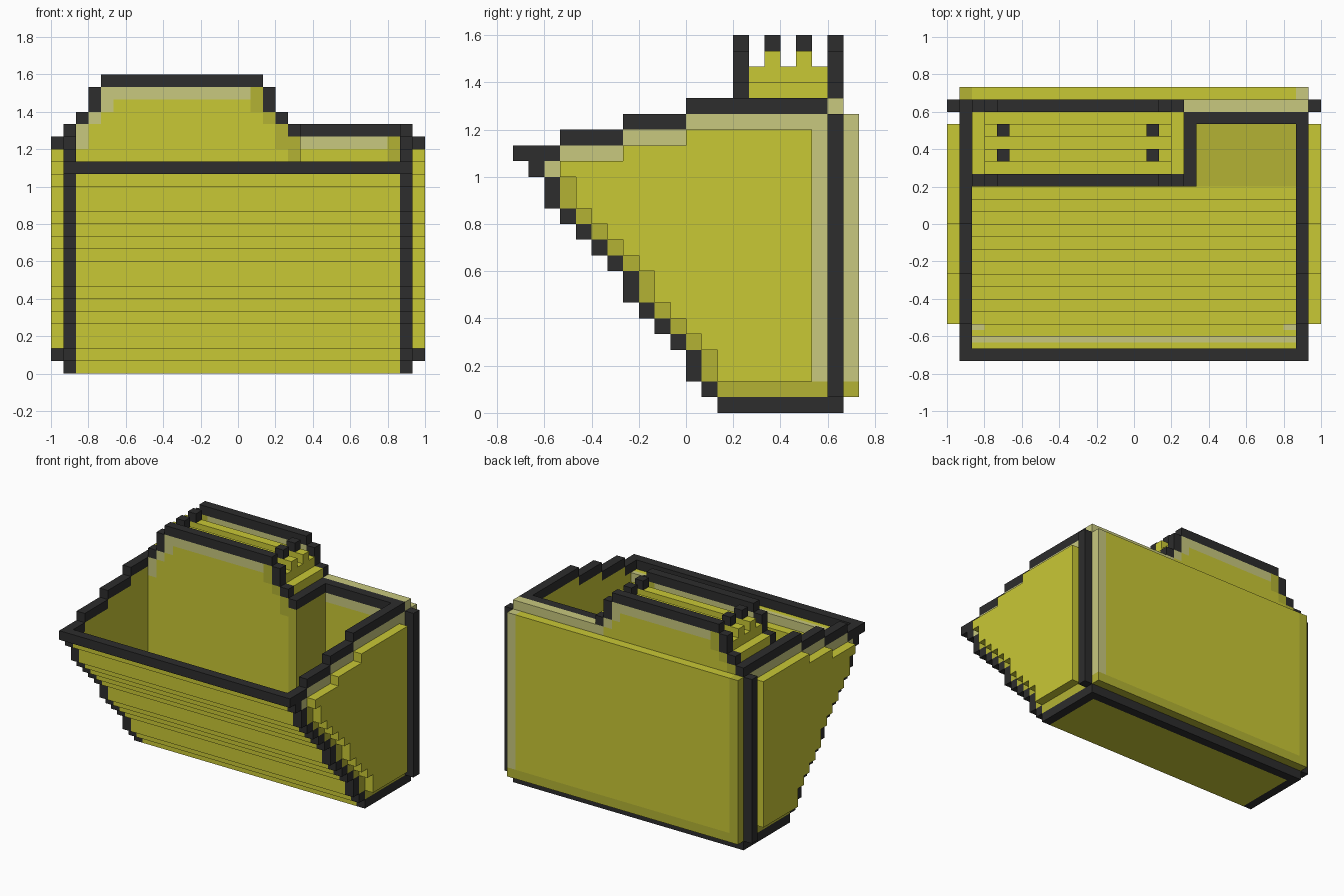
import bpy, bmesh

if "Cube" in bpy.data.objects:
    bpy.data.objects.remove(bpy.data.objects["Cube"])

U = 2 / 30  # one block of the grid


def mat(name, rgb):
    m = bpy.data.materials.new(name)
    m.diffuse_color = (*rgb, 1)
    m.use_nodes = True
    m.node_tree.nodes["Principled BSDF"].inputs["Base Color"].default_value = m.diffuse_color
    return m


YELLOW = mat("yellow", (0.584, 0.578, 0.036))
SHADE = mat("dark_yellow", (0.456, 0.45, 0.034))
PALE = mat("pale_yellow", (0.578, 0.578, 0.21))
DARK = mat("charcoal", (0.026, 0.026, 0.026))


def blocks(name, material, boxes, mirror=False):
    """One object from boxes (x0, x1, y0, y1, z0, z1) in grid units."""
    if mirror:
        boxes = boxes + [(-b[1], -b[0], *b[2:]) for b in boxes]
    bm = bmesh.new()
    for x0, x1, y0, y1, z0, z1 in boxes:
        vs = bmesh.ops.create_cube(bm, size=1)["verts"]
        for v in vs:
            v.co = (((x0 + x1) / 2 + v.co.x * (x1 - x0)) * U,
                    ((y0 + y1) / 2 + v.co.y * (y1 - y0)) * U,
                    ((z0 + z1) / 2 + v.co.z * (z1 - z0)) * U)
    me = bpy.data.meshes.new(name)
    bm.to_mesh(me)
    bm.free()
    me.materials.append(material)
    ob = bpy.data.objects.new(name, me)
    bpy.context.collection.objects.link(ob)


# Front staircase: (z0, z1, y of outer face)
steps = [(1, 2, 1), (2, 4, 0), (4, 5, -1), (5, 6, -2), (6, 7, -3), (7, 9, -4),
         (9, 10, -5), (10, 11, -6), (11, 12, -7), (12, 13, -8), (13, 15, -9),
         (15, 16, -10)]
# Stepped top rail: (y0, y1, z0)
rails = [(-11, -8, 16), (-8, -4, 17), (-4, 0, 18), (0, 9, 19)]

# Front panel and its bright inner lip
blocks("front_panel", YELLOW,
       [(-13, 13, y, y + 1, a, b) for a, b, y in steps[:-2]]
       + [(-13, 13, -9, -8, 13, 14), (-12, 12, -9, -8, 14, 15),
          (-13, 13, -10, -9.5, 15, 16), (-13, -12, -9, -8.5, 14, 15),
          (12, 13, -9, -8.5, 14, 15)])
blocks("front_lip", PALE, [(-13, 13, -9.5, -9, 15, 16),
                           (-13, -12, -8.5, -8, 14, 15), (12, 13, -8.5, -8, 14, 15)])

# Dark outline: stair edges, rails, base edges, front bar, rear corners
blocks("side_outline", DARK,
       [(13, 14, y, y + 1, a, b) for a, b, y in steps]
       + [(13, 14, a, b, z, z + 1) for a, b, z in rails]
       + [(13, 14, 2, 10, 0, 1), (13, 15, 9, 10, 1, 19)], mirror=True)
blocks("front_bar", DARK, [(-13, 13, -11, -10, 16, 17)])
blocks("base_back_edge", DARK, [(-13, 13, 9, 10, 0, 1)])

# Floor
blocks("floor", YELLOW, [(-13, 13, 2, 3, 0, 1), (-13, 13, 3, 9, 0, 0.5)])
blocks("floor_inner", SHADE, [(-13, 13, 3, 9, 0.5, 1)])

# Side walls: raised plate, lighter top/back border, darker stair border
plate, wall = [], []
for a, b, y in steps[1:]:
    plate.append((14, 15, y + 2, 8, a, b))
    wall.append((13, 13.5, y + 1, 9, a, b))
plate += [(14, 15, -4, 8, 16, 17), (14, 15, 0, 8, 17, 18)]
wall += [(13, 13.5, a, b, 16, z) for a, b, z in rails[1:]] + [(13, 13.5, 2, 9, 1, 2)]
blocks("side_plate", YELLOW, plate, mirror=True)
blocks("side_wall_inner", YELLOW, wall, mirror=True)
blocks("side_border_shade", SHADE,
       [(13.5, 14, y + 1, y + 2, a, b) for a, b, y in steps[1:-1]]
       + [(13.5, 14, 2, 9, 1, 2)], mirror=True)
blocks("side_border_light", PALE,
       [(13.5, 14, a, b, z - 1, z) for a, b, z in rails[1:3]]
       + [(13.5, 14, 0, 9, 18, 19), (13.5, 14, 8, 9, 2, 18),
          (13.5, 14, -9, -8, 15, 16)], mirror=True)

# Back plate with bevel colours
blocks("back_plate", YELLOW, [(-13, 13, 10, 11, 2, 19)])
blocks("back_plate_light", PALE, [(13, 14, 10, 11, 2, 19)])
blocks("back_plate_shade", SHADE, [(-14, -13, 10, 11, 1, 19), (-13, 14, 10, 11, 1, 2)])
blocks("back_ledge", PALE, [(4, 14, 9, 10, 19, 20)])
blocks("back_core", YELLOW, [(-13, 13, 9, 10, 1, 19)])
blocks("back_corner", DARK, [(-14, -13, 9, 10, 19, 20)])

# Pocket on the right of the tab
blocks("pocket_rim", DARK, [(4, 13, 8, 9, 19, 20), (4, 5, 3, 8, 19, 20)])
blocks("pocket_wall", YELLOW, [(5, 12, 8, 9, 1, 18)])
blocks("pocket_wall_light", PALE, [(5, 12, 8, 9, 18, 19)])
blocks("pocket_wall_shade", SHADE, [(12, 13, 8, 9, 1, 19), (4, 5, 3, 9, 1, 19)])


# Tab sheets: front and back, same outline, mirrored bevel colours
def tab_sheet(name, y, z_low, front):
    def put(part, m, spans):
        if not front and part in ("light", "shade"):
            spans = [(-9 - b, -9 - a, c, d) for a, b, c, d in spans]
        blocks(f"{name}_{part}", m, [(a, b, y, y + 1, c, d) for a, b, c, d in spans])
    put("outline", DARK, [(-11, 2, 23, 24), (-12, -11, 21, 23), (2, 3, 21, 23),
                          (-13, -12, 20, 21), (3, 4, 20, 21)])
    lo = max(z_low, 18)
    left = [(-13, -12, lo, 20), (-12, -11, 20, 21), (-11, -10, 21, 22)]
    right = [(3, 4, lo, 20), (2, 3, 20, 21), (1, 2, 21, 23)]
    if front:
        put("light", PALE, left + [(-11, 1, 22, 23)])
        put("shade", SHADE, right)
    else:
        put("light", PALE, left + [(-11, 1, 22, 23)])
        put("shade", SHADE, right)
    put("face", YELLOW, [(-12, 3, lo, 20), (-11, 2, 20, 21), (-10, 1, 21, 22)]
        + ([(-13, 4, z_low, 18)] if z_low < 18 else []))


tab_sheet("tab_front", 3, 1, True)
tab_sheet("tab_back", 9, 19, False)

# Sheets stacked between the tab faces, with dark end caps
blocks("paper_stack", YELLOW,
       [(-13, 4, 4, 9, 1, 21), (-12, 3, 4, 9, 21, 22)]
       + [(-12, 3, y, y + 1, 22, 23) for y in (5, 7)])
blocks("paper_caps", DARK,
       [(x, x + 1, y, y + 1, 23, 24) for x in (-11, 1) for y in (5, 7)])
